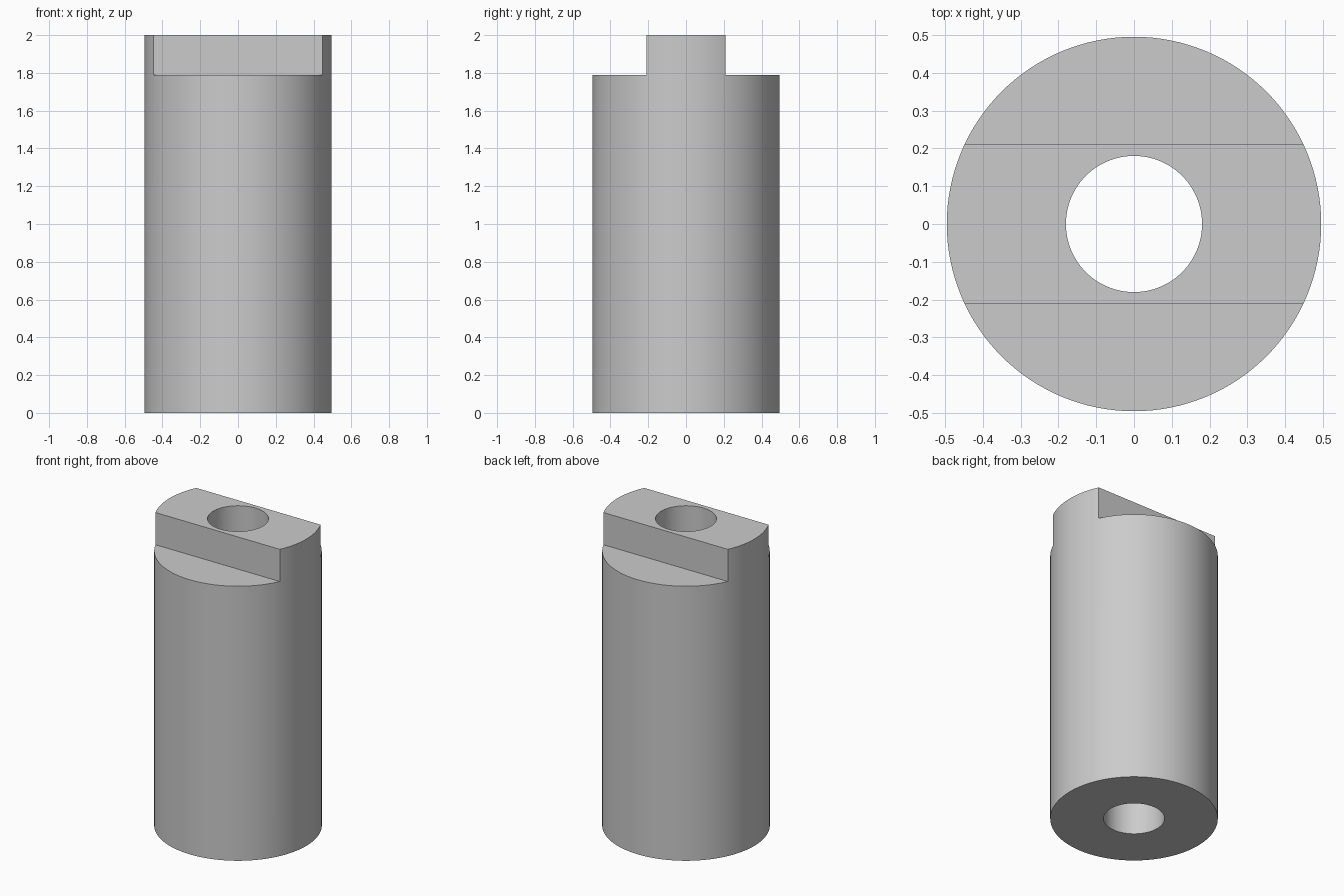
import bpy
import math

RADIUS, BORE_RADIUS = 0.495, 0.18
HEIGHT, SHOULDER_Z = 2.0, 1.79
TONGUE_HALF = 0.21

default_cube = bpy.data.objects.get("Cube")
if default_cube:
    bpy.data.objects.remove(default_cube, do_unlink=True)

grey = bpy.data.materials.new("plain grey")
grey.use_nodes = True
colour = (0.6, 0.6, 0.6, 1)
grey.diffuse_color = colour
grey.node_tree.nodes["Principled BSDF"].inputs["Base Color"].default_value = colour


def cylinder(name, radius, bottom, top):
    bpy.ops.mesh.primitive_cylinder_add(
        vertices=128, radius=radius, depth=top - bottom,
        location=(0, 0, (bottom + top) / 2))
    obj = bpy.context.object
    obj.name = name
    obj.data.materials.append(grey)
    return obj


def box(name, size, location):
    bpy.ops.mesh.primitive_cube_add(size=1, location=location)
    obj = bpy.context.object
    obj.name = name
    obj.scale = size
    bpy.ops.object.transform_apply(location=False, rotation=False, scale=True)
    obj.data.materials.append(grey)
    return obj


def cut(target, cutter):
    # Apply the cut, then discard the cutter
    bpy.context.view_layer.objects.active = target
    mod = target.modifiers.new("cut", "BOOLEAN")
    mod.operation = "DIFFERENCE"
    mod.solver = "EXACT"
    mod.object = cutter
    bpy.ops.object.modifier_apply(modifier=mod.name)
    bpy.data.objects.remove(cutter, do_unlink=True)


# Round body with a through bore
sleeve = cylinder("tongued_sleeve", RADIUS, 0, HEIGHT)
cut(sleeve, cylinder("bore_cutter", BORE_RADIUS, -0.1, HEIGHT + 0.1))

# Shoulders either side of the top tongue
for side in (-1, 1):
    depth = 0.5
    cut(sleeve, box("shoulder_cutter", (2, depth, 1),
                    (0, side * (TONGUE_HALF + depth / 2), SHOULDER_Z + 0.5)))

# Smooth curved walls with crisp edges
bpy.ops.object.select_all(action="DESELECT")
sleeve.select_set(True)
bpy.context.view_layer.objects.active = sleeve
bpy.ops.object.shade_smooth_by_angle(angle=math.radians(30))
